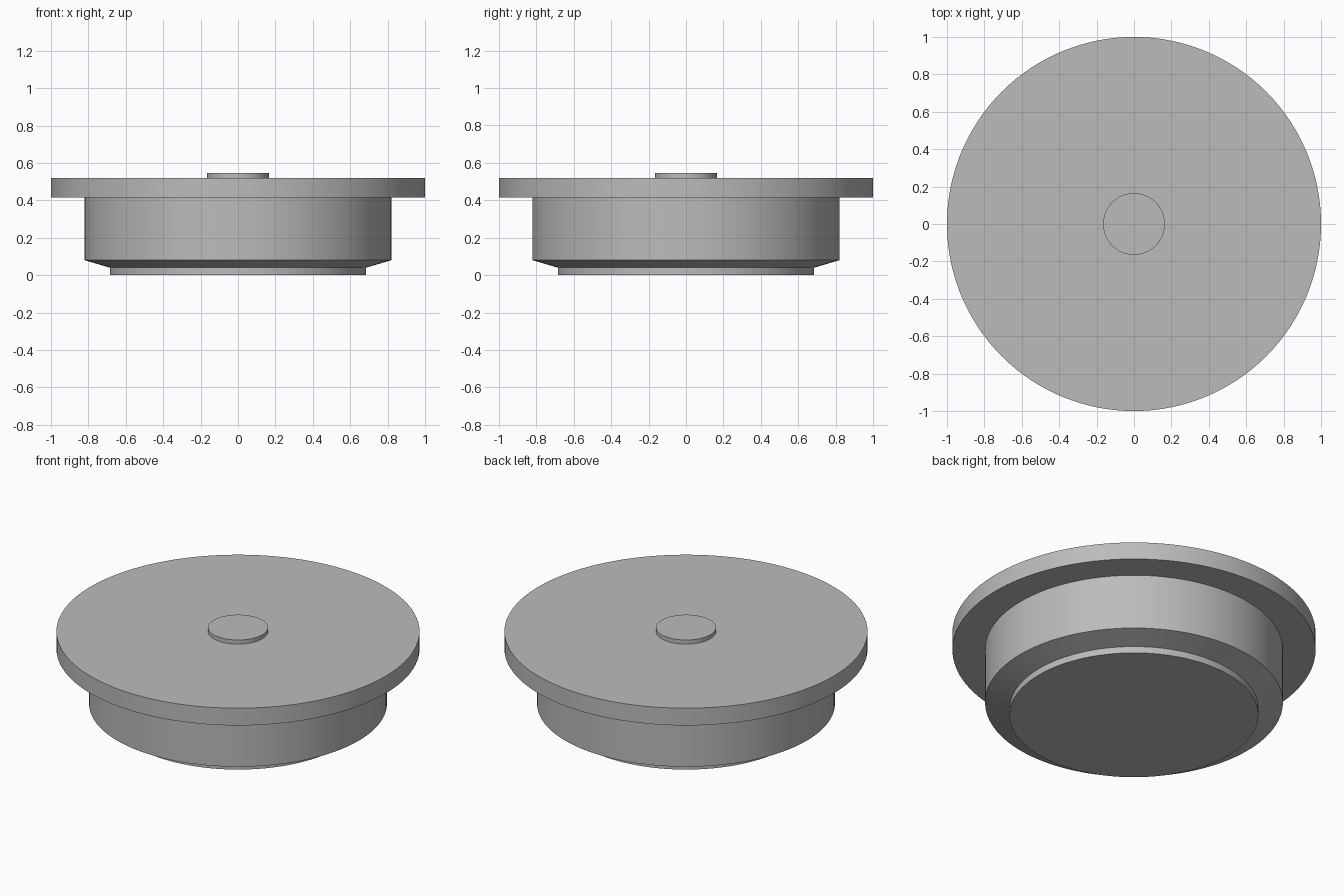
import bpy
import bmesh
import math

cube = bpy.data.objects.get("Cube")
if cube:
    bpy.data.objects.remove(cube, do_unlink=True)

SEGMENTS = 128

# Single plain grey
grey = bpy.data.materials.new("plain grey")
grey.use_nodes = True
colour = (0.5, 0.5, 0.5, 1)
grey.diffuse_color = colour
grey.node_tree.nodes["Principled BSDF"].inputs["Base Color"].default_value = colour


def turned_part(name, profile):
    """Lathe a (radius, height) profile that starts and ends on the axis."""
    bm = bmesh.new()
    points = [bm.verts.new((r, 0, z)) for r, z in profile]
    edges = [bm.edges.new(pair) for pair in zip(points, points[1:])]
    bmesh.ops.spin(bm, geom=points + edges, axis=(0, 0, 1), cent=(0, 0, 0),
                   angle=math.tau, steps=SEGMENTS, use_duplicate=False)
    bmesh.ops.remove_doubles(bm, verts=bm.verts, dist=0.0001)
    bmesh.ops.recalc_face_normals(bm, faces=bm.faces)
    mesh = bpy.data.meshes.new(name)
    bm.to_mesh(mesh)
    bm.free()
    mesh.materials.append(grey)
    part = bpy.data.objects.new(name, mesh)
    bpy.context.collection.objects.link(part)
    bpy.ops.object.select_all(action="DESELECT")
    part.select_set(True)
    bpy.context.view_layer.objects.active = part
    bpy.ops.object.shade_smooth_by_angle(angle=math.radians(15))
    return part


# Stepped plug: foot, chamfer, drum, wide flange and centre button in one skin
FOOT, DRUM, FLANGE, BUTTON = 0.685, 0.82, 1.0, 0.165
turned_part("flanged_plug", [
    (0, 0), (FOOT, 0), (FOOT, 0.04),
    (DRUM, 0.08), (DRUM, 0.415),
    (FLANGE, 0.415), (FLANGE, 0.52),
    (BUTTON, 0.52), (BUTTON, 0.545), (0, 0.545),
])
